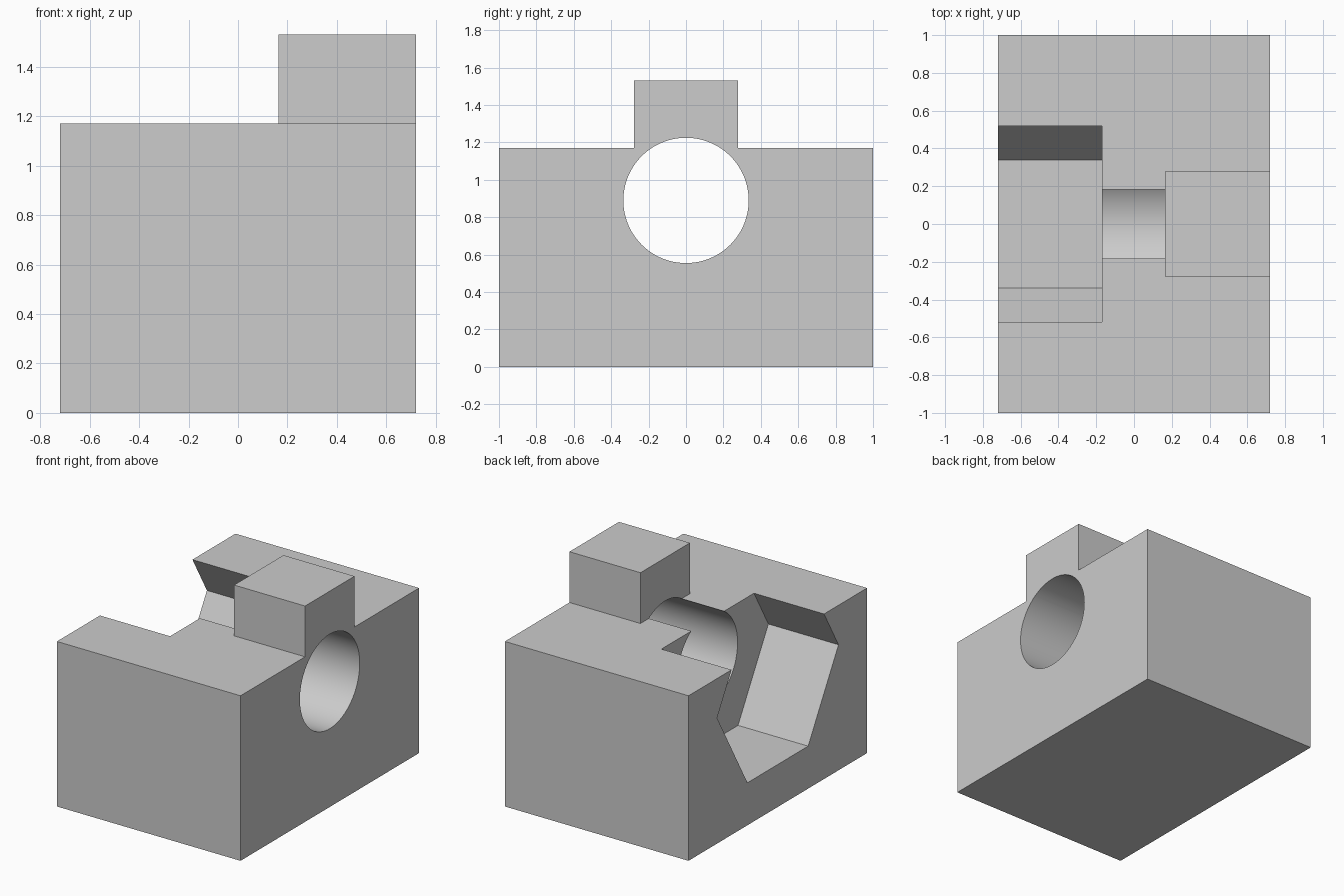
import bpy, bmesh, math
from mathutils import Vector

cube = bpy.data.objects.get("Cube")
if cube:
    bpy.data.objects.remove(cube, do_unlink=True)

HALF_X, HALF_Y, TOP = 0.72, 1.0, 1.17       # main block
STEP_X, STEP_Y, STEP_TOP = 0.163, 0.277, 1.53  # raised lug
AXIS_Z = 0.89                               # shared axis of bore and pocket

grey = bpy.data.materials.new("light_grey")
grey.use_nodes = True
colour = (0.604, 0.604, 0.604, 1)
grey.diffuse_color = colour
grey.node_tree.nodes["Principled BSDF"].inputs["Base Color"].default_value = colour


def make_object(name, bm):
    bmesh.ops.recalc_face_normals(bm, faces=bm.faces)
    mesh = bpy.data.meshes.new(name)
    bm.to_mesh(mesh)
    bm.free()
    mesh.materials.append(grey)
    obj = bpy.data.objects.new(name, mesh)
    bpy.context.collection.objects.link(obj)
    return obj


def prism_along_x(name, sides, radius, x0, x1):
    """Regular prism on the shared axis, with a corner pointing to +y."""
    bm = bmesh.new()
    angles = [math.tau * i / sides for i in range(sides)]
    ring = [bm.verts.new((x0, radius * math.cos(a), AXIS_Z + radius * math.sin(a)))
            for a in angles]
    cap = bm.faces.new(ring)
    ext = bmesh.ops.extrude_face_region(bm, geom=[cap], use_keep_orig=True)
    moved = [g for g in ext["geom"] if isinstance(g, bmesh.types.BMVert)]
    bmesh.ops.translate(bm, verts=moved, vec=(x1 - x0, 0, 0))
    return make_object(name, bm)


# Main block: a box whose top is split, with the lug extruded upwards
bm = bmesh.new()
bmesh.ops.create_cube(bm, size=1)
for v in bm.verts:
    v.co = Vector((v.co.x * 2 * HALF_X, v.co.y * 2 * HALF_Y, (v.co.z + 0.5) * TOP))
for co, no in (((STEP_X, 0, 0), (1, 0, 0)), ((0, STEP_Y, 0), (0, 1, 0)),
               ((0, -STEP_Y, 0), (0, 1, 0))):
    bmesh.ops.bisect_plane(bm, geom=bm.verts[:] + bm.edges[:] + bm.faces[:],
                           plane_co=co, plane_no=no)
bm.normal_update()
lug = [f for f in bm.faces if f.normal.z > 0.9
       and f.calc_center_median().x > STEP_X
       and abs(f.calc_center_median().y) < STEP_Y]
ext = bmesh.ops.extrude_face_region(bm, geom=lug)
bmesh.ops.translate(bm, vec=(0, 0, STEP_TOP - TOP),
                    verts=[g for g in ext["geom"] if isinstance(g, bmesh.types.BMVert)])
bmesh.ops.dissolve_limit(bm, angle_limit=0.01, verts=bm.verts[:], edges=bm.edges[:])
body = make_object("bored_block", bm)

# Hexagonal pocket in the -x side and round bore through to the +x side
cutters = [prism_along_x("pocket_cutter", 6, 0.68, -HALF_X - 0.2, -0.17),
           prism_along_x("bore_cutter", 96, 0.335, -0.4, HALF_X + 0.2)]

bpy.ops.object.select_all(action="DESELECT")
body.select_set(True)
bpy.context.view_layer.objects.active = body
for cutter in cutters:
    cutter.hide_render = True
    mod = body.modifiers.new(cutter.name, "BOOLEAN")
    mod.operation = "DIFFERENCE"
    mod.solver = "EXACT"
    mod.object = cutter
    bpy.ops.object.modifier_apply(modifier=mod.name)
    bpy.data.objects.remove(cutter, do_unlink=True)

bpy.ops.object.shade_smooth_by_angle(angle=math.radians(25))
